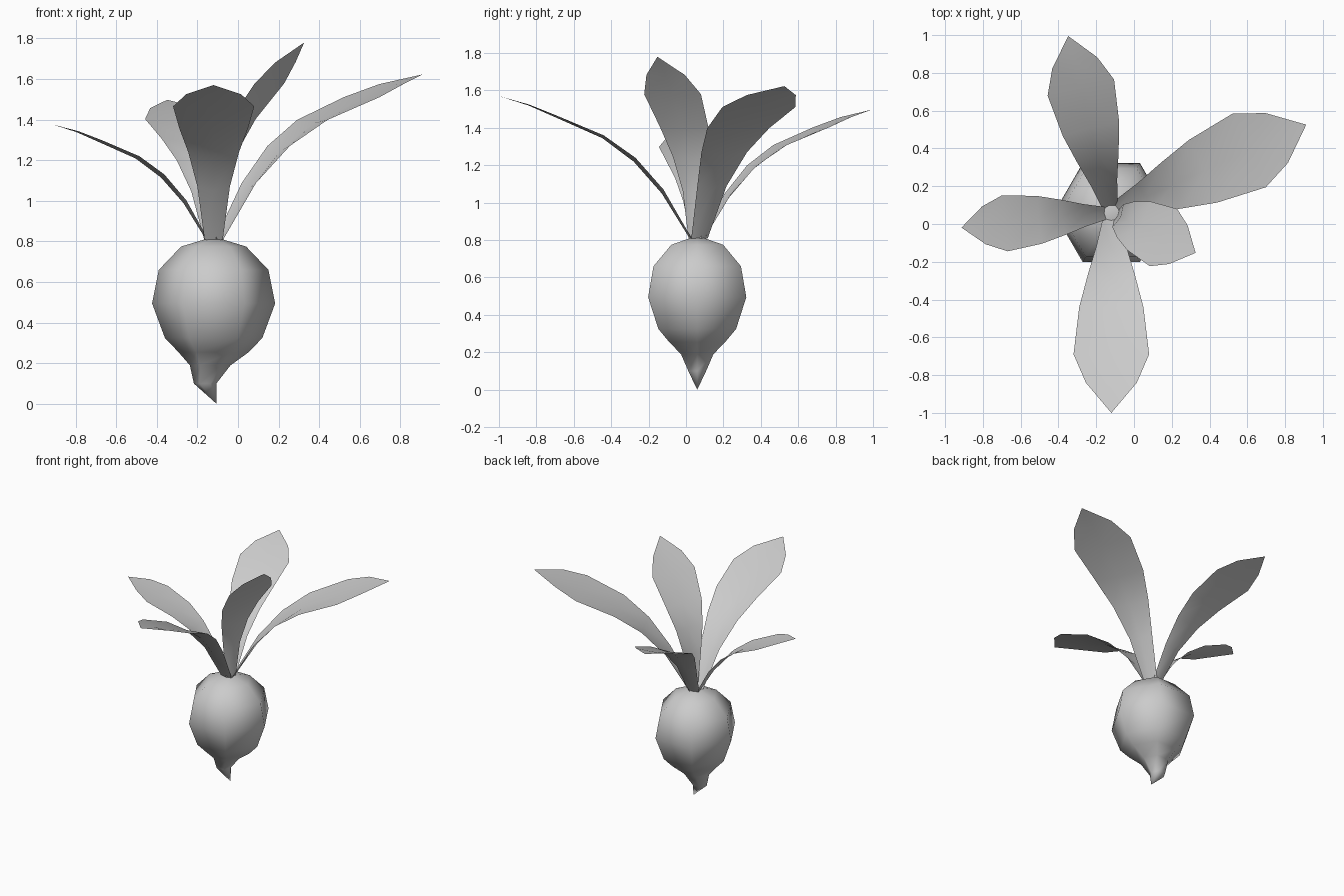
import bpy
import bmesh
from math import cos, sin, radians
from mathutils import Vector, Matrix

cube = bpy.data.objects.get("Cube")
if cube:
    bpy.data.objects.remove(cube, do_unlink=True)

grey = bpy.data.materials.new("plain_grey")
grey.use_nodes = True
COLOUR = (0.6, 0.6, 0.6, 1)
grey.diffuse_color = COLOUR
grey.node_tree.nodes["Principled BSDF"].inputs["Base Color"].default_value = COLOUR

CENTRE = Vector((-0.12, 0.06, 0))


def finish(name, bm):
    """Turn a bmesh into a smooth-shaded object."""
    for face in bm.faces:
        face.smooth = True
    mesh = bpy.data.meshes.new(name)
    bm.to_mesh(mesh)
    bm.free()
    mesh.materials.append(grey)
    obj = bpy.data.objects.new(name, mesh)
    bpy.context.collection.objects.link(obj)
    return obj


def bulb():
    """Six-sided root: rings of (height, radius, sideways shift) ending in a bent tip."""
    rings = [(0.10, 0.055, -0.042), (0.19, 0.10, -0.017), (0.255, 0.173, 0),
             (0.325, 0.24, 0), (0.495, 0.303, 0), (0.66, 0.27, 0),
             (0.775, 0.16, 0), (0.81, 0.045, 0)]
    bm = bmesh.new()
    loops = []
    for z, r, shift in rings:
        loops.append([bm.verts.new(CENTRE + Vector((shift + r * cos(radians(60 * i)),
                                                    r * sin(radians(60 * i)), z)))
                      for i in range(6)])
    tip = bm.verts.new(CENTRE + Vector((0.015, 0, 0)))
    for i in range(6):
        j = (i + 1) % 6
        bm.faces.new((tip, loops[0][j], loops[0][i]))
        for low, high in zip(loops, loops[1:]):
            bm.faces.new((low[i], low[j], high[j], high[i]))
    bm.faces.new(loops[-1])
    return finish("root_bulb", bm)


# Leaf stations: distance out, rise, half width, depth of the middle fold
STATIONS = [(0, 0, 0.045, 0.01), (0.15, 0.26, 0.08, 0.02), (0.30, 0.43, 0.125, 0.02),
            (0.47, 0.55, 0.17, 0.015), (0.72, 0.655, 0.2, 0.01), (0.87, 0.715, 0.135, 0.005)]
TIP = Vector((1.03, 0, 0.76))


def leaf(name, azimuth, scale, pitch=0):
    """Arched blade, scaled, tilted up by pitch and turned to its azimuth."""
    bm = bmesh.new()
    rows = [[bm.verts.new((x, -w, z)), bm.verts.new((x + d / 2, 0, z - d)),
             bm.verts.new((x, w, z))] for x, z, w, d in STATIONS]
    tip = bm.verts.new(TIP)
    for k in range(2):
        for a, b in zip(rows, rows[1:]):
            bm.faces.new((a[k], b[k], b[k + 1], a[k + 1]))
        bm.faces.new((rows[-1][k], tip, rows[-1][k + 1]))
    place = (Matrix.Translation(CENTRE + Vector((0, 0, 0.81)))
             @ Matrix.Rotation(radians(azimuth), 4, 'Z')
             @ Matrix.Translation((0.03, 0, 0))
             @ Matrix.Rotation(radians(-pitch), 4, 'Y')
             @ Matrix.Scale(scale, 4))
    bm.transform(place)
    return finish(name, bm)


bulb()
leaf("front_leaf", -90, 1)
leaf("right_leaf", 185.7, 0.745)
leaf("back_leaf", 103.7, 0.905)
leaf("back_left_leaf", 24.3, 1.07)
leaf("upright_leaf", -25.5, 0.84, 28)
